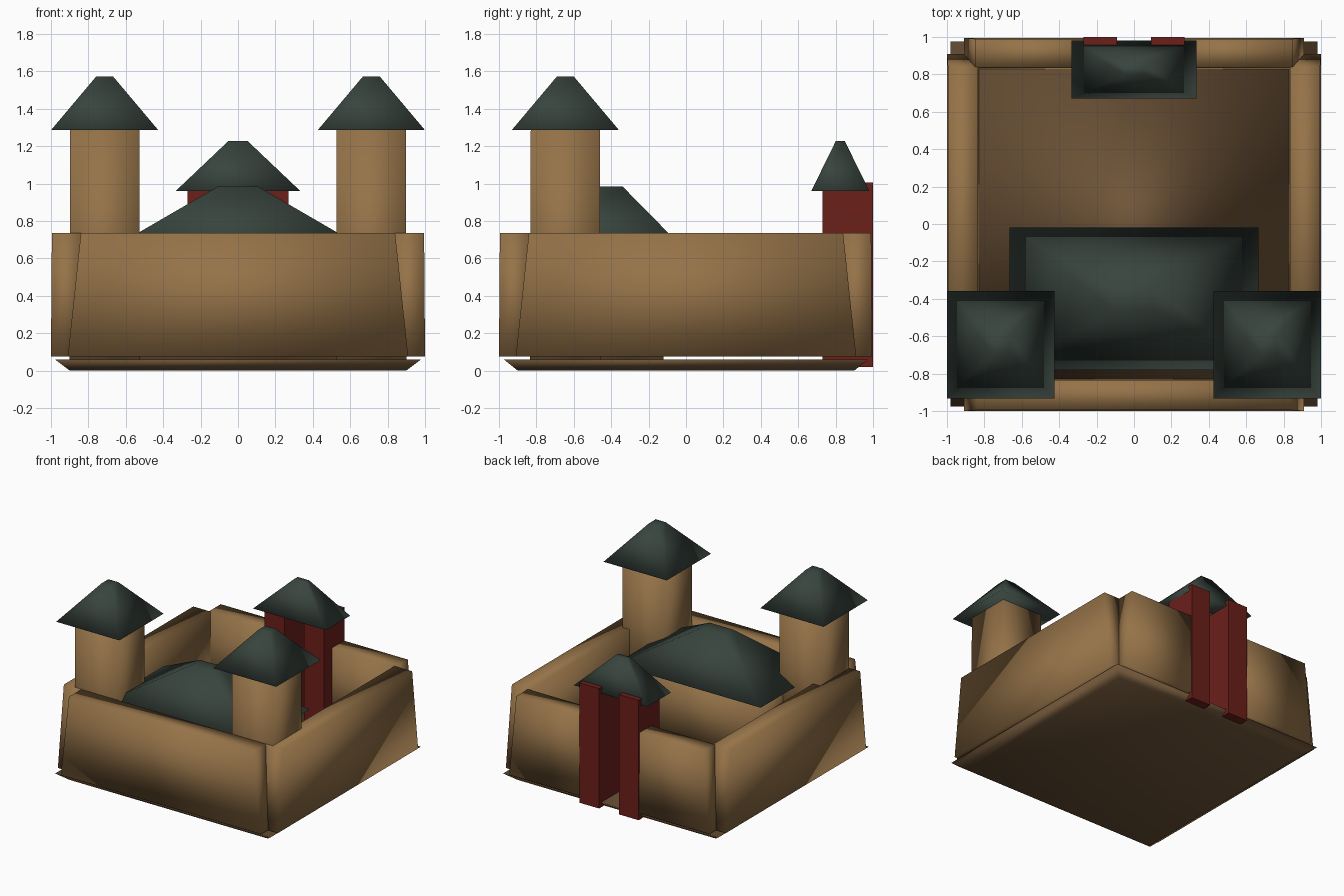
import bpy
import bmesh

if "Cube" in bpy.data.objects:
    bpy.data.objects.remove(bpy.data.objects["Cube"])


def material(name, rgb):
    m = bpy.data.materials.new(name)
    m.diffuse_color = (*rgb, 1)
    m.use_nodes = True
    m.node_tree.nodes["Principled BSDF"].inputs["Base Color"].default_value = m.diffuse_color
    return m


BROWN = material("tan_stone", (0.30, 0.17, 0.065))
EARTH = material("dark_earth", (0.16, 0.09, 0.04))
SLATE = material("slate", (0.04, 0.058, 0.048))
RED = material("red_paint", (0.15, 0.014, 0.01))


def block(name, mat, bottom, top, z0, z1, smooth=True):
    """Tapered box; bottom and top are (x0, x1, y0, y1) rectangles."""
    bm = bmesh.new()
    rings = []
    for (x0, x1, y0, y1), z in ((bottom, z0), (top, z1)):
        rings.append([bm.verts.new((x, y, z)) for x, y in
                      ((x0, y0), (x1, y0), (x1, y1), (x0, y1))])
    lo, hi = rings
    bm.faces.new(lo[::-1])
    bm.faces.new(hi)
    for i in range(4):
        j = (i + 1) % 4
        bm.faces.new((lo[i], lo[j], hi[j], hi[i]))
    for f in bm.faces:
        f.smooth = smooth
    me = bpy.data.meshes.new(name)
    bm.to_mesh(me)
    bm.free()
    me.materials.append(mat)
    ob = bpy.data.objects.new(name, me)
    bpy.context.collection.objects.link(ob)
    return ob


def rect(cx, cy, hx, hy):
    return (cx - hx, cx + hx, cy - hy, cy + hy)


def roof(name, cx, cy, hx, hy, z0, z1):
    """Hipped roof with a small flat top."""
    block(name, SLATE, rect(cx, cy, hx, hy),
          rect(cx, cy, hx * 0.158, hy * 0.158), z0, z1)


# Ground plate, flaring upward
block("ground_plate", EARTH, rect(0, 0, 0.90, 0.90), rect(0, 0, 0.98, 0.975), 0, 0.06)

# Curtain walls, narrowing toward the top
ZW0, ZW1 = 0.075, 0.735
block("front_wall", BROWN, (-0.91, 0.91, -1, -0.83), (-0.84, 0.84, -0.995, -0.835), ZW0, ZW1)

for s, side in ((-1, "left"), (1, "right")):
    def mirrored(r):
        a, b = sorted((s * r[0], s * r[1]))
        return (a, b, r[2], r[3])

    block(side + "_wall", BROWN, mirrored((0.83, 1, -0.91, 0.91)),
          mirrored((0.835, 0.995, -0.84, 0.84)), ZW0, ZW1)
    # Back wall is split by the gate passage
    block("back_wall_" + side, BROWN, mirrored((0.15, 0.91, 0.83, 0.995)),
          mirrored((0.15, 0.85, 0.838, 0.99)), ZW0, ZW1)

    # Gate pillars
    r = mirrored((0.09, 0.27, 0.73, 1.0))
    block("gate_pillar_" + side, RED, r, r, 0.02, 1.005, smooth=False)

    # Corner towers
    cx, cy = s * 0.713, -0.645
    block("tower_" + side, BROWN, rect(cx, cy, 0.188, 0.188),
          rect(cx, cy, 0.185, 0.185), 0.06, 1.30)
    roof("tower_roof_" + side, cx, cy, 0.287, 0.287, 1.285, 1.572)

# Gate roof
roof("gate_roof", 0, 0.825, 0.333, 0.155, 0.96, 1.226)

# Hall inside the court
h = rect(0, -0.4, 0.56, 0.28)
block("hall_body", BROWN, h, h, 0.06, 0.67)
roof("hall_roof", 0, -0.4, 0.665, 0.38, 0.66, 0.985)
